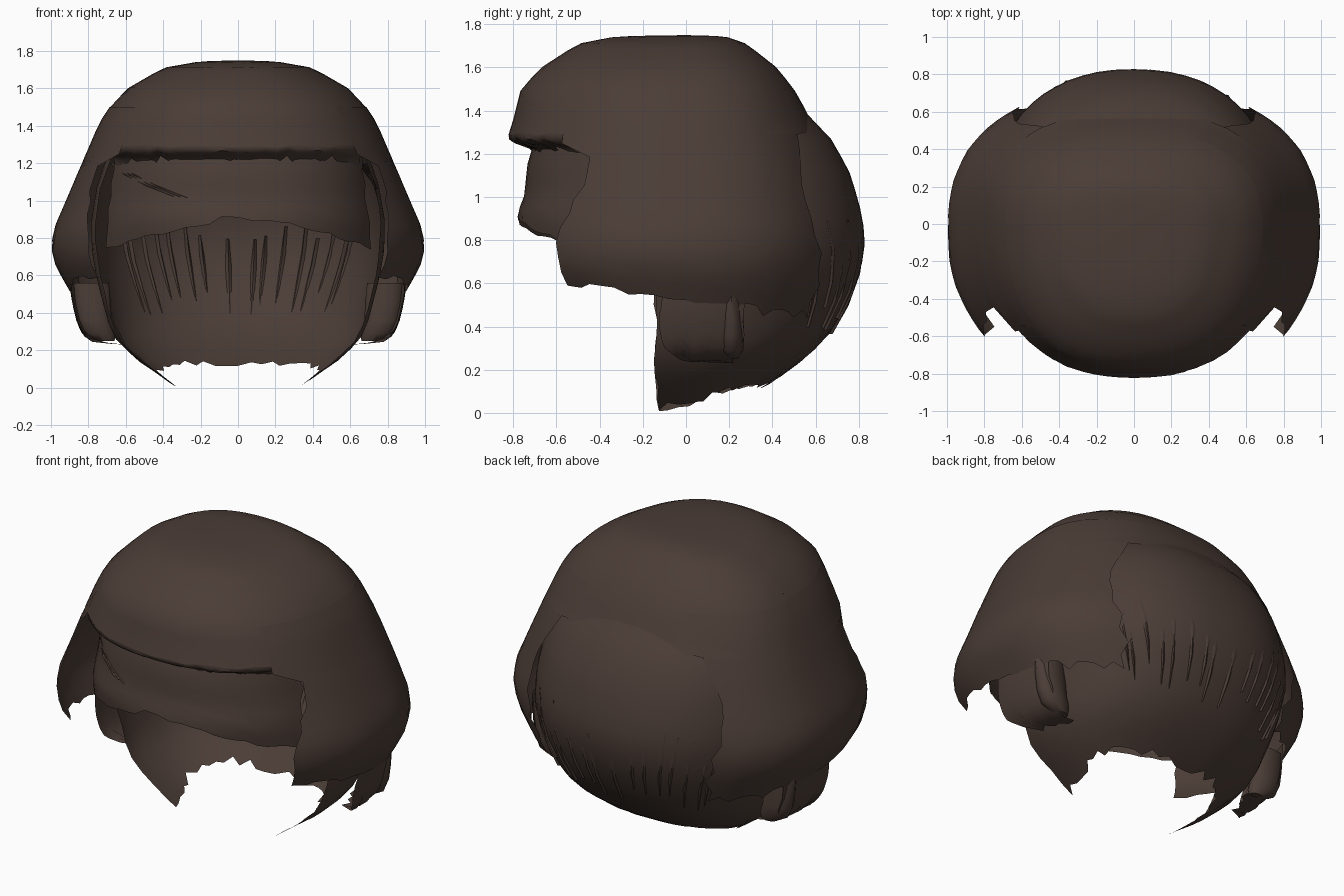
import bpy, bmesh, math, random
from mathutils import Vector

if "Cube" in bpy.data.objects:
    bpy.data.objects.remove(bpy.data.objects["Cube"])

random.seed(4)
brown = bpy.data.materials.new("dark_brown_hair")
brown.diffuse_color = (0.07, 0.046, 0.037, 1)
brown.use_nodes = True
brown.node_tree.nodes["Principled BSDF"].inputs["Base Color"].default_value = brown.diffuse_color


def finish(name, bm, mirror=False):
    me = bpy.data.meshes.new(name)
    bmesh.ops.remove_doubles(bm, verts=bm.verts, dist=0.0005)
    bmesh.ops.recalc_face_normals(bm, faces=bm.faces)
    bm.to_mesh(me)
    bm.free()
    ob = bpy.data.objects.new(name, me)
    bpy.context.collection.objects.link(ob)
    me.materials.append(brown)
    if mirror:
        ob.modifiers.new("Mirror", 'MIRROR')
    bpy.context.view_layer.objects.active = ob
    ob.select_set(True)
    bpy.ops.object.shade_smooth_by_angle(angle=math.radians(50))
    ob.select_set(False)
    return ob


def lerp_table(keys, vals, k):
    for i in range(len(keys) - 1):
        a, b = keys[i], keys[i + 1]
        if min(a, b) <= k <= max(a, b):
            t = (k - a) / (b - a)
            return [p + (q - p) * t for p, q in zip(vals[i], vals[i + 1])]
    return vals[-1] if abs(k - keys[-1]) < abs(k - keys[0]) else vals[0]


def ring_point(row, az):
    # rounded-square ring: z, half width, front depth, back depth
    z, X, F, B = row
    c, s = math.cos(math.radians(az)), math.sin(math.radians(az))
    x = math.copysign(abs(c) ** 0.87, c) * X
    y = math.copysign(abs(s) ** 0.87, s) * (B if s > 0 else F)
    return Vector((x, y, z))


def shell(name, table, a0, a1, hem, nu, nv, jag=0.02, edge=1.5, mirror=False):
    """Hair sheet swept round z between azimuths a0(z), a1(z), down to hem(u)."""
    dist = [0.0]
    for p, q in zip(table, table[1:]):
        dist.append(dist[-1] + math.hypot(p[0] - q[0], p[1] - q[1]))
    zs = [r[0] for r in table]
    bm = bmesh.new()
    grid = []
    for i in range(nu + 1):
        u = i / nu
        end = lerp_table(zs, [[d] for d in dist], hem(u) + random.uniform(-jag, jag))[0]
        col = []
        for j in range(nv + 1):
            row = lerp_table(dist, table, end * j / nv)
            az = a0(row[0]) * (1 - u) + a1(row[0]) * u
            if i in (0, nu):
                az += random.uniform(-edge, edge)
            col.append(bm.verts.new(ring_point(row, az)))
        grid.append(col)
    for i in range(nu):
        for j in range(nv):
            bm.faces.new((grid[i][j], grid[i][j + 1], grid[i + 1][j + 1], grid[i + 1][j]))
    return finish(name, bm, mirror)


def pts(*pairs):
    ks = [p[0] for p in pairs]
    vs = [[p[1]] for p in pairs]
    return lambda k: lerp_table(ks, vs, k)[0]


def const(v):
    return lambda k: v


# crown cap with full front fringe
CAP = [(1.75, 0, 0, 0), (1.745, .2, .32, .18), (1.71, .4, .5, .28), (1.6, .59, .67, .42),
       (1.5, .685, .765, .5), (1.42, .735, .785, .545), (1.36, .76, .8, .575), (1.28, .795, .825, .62),
       (1.2, .83, .83, .66)]
shell("crown_and_fringe", CAP, const(-180), const(180), const(1.29), 60, 13, 0.008, 0)

# fringe underside curling inward
shell("fringe_tuck", [(1.31, .78, .815, .6), (1.27, .787, .825, .6), (1.245, .77, .79, .6),
                      (1.235, .75, .72, .6), (1.2, .74, .69, .6), (1.14, .74, .69, .6)],
      const(-150), const(-30), const(1.21), 28, 5, 0.03)

# side panels
SIDE = [(1.5, .687, .765, .5), (1.42, .74, .785, .545), (1.28, .8, .82, .61), (1.2, .835, .84, .64),
        (1.0, .92, .87, .7), (.85, .985, .9, .735), (.75, 1.0, .9, .745), (.65, .975, .86, .74),
        (.55, .92, .77, .71), (.45, .86, .7, .68), (.38, .8, .66, .65)]
shell("side_panel", SIDE, pts((1.5, -42), (1.25, -40), (1.17, -28), (1.0, -33), (.8, -40), (.6, -39), (.4, -36)),
      pts((1.5, 64), (1.3, 58), (1.2, 53), (1.0, 47), (.9, 52), (.6, 56), (.4, 52)),
      pts((0, .6), (.25, .55), (.45, .5), (.6, .5), (.75, .46), (1, .46)), 22, 14, 0.02, 1.5, True)

# second, lower fringe layer
LOW = [(1.3, .72, .69, .5), (1.15, .73, .735, .5), (1.0, .745, .75, .5), (.93, .76, .78, .5),
       (.87, .765, .78, .5), (.8, .77, .76, .5), (.7, .77, .74, .5)]
shell("lower_fringe", LOW, const(-155), const(-25),
      pts((0, .74), (.2, .8), (.42, .87), (.45, .91), (.6, .89), (.8, .81), (1, .74)), 28, 8, 0.01)

# back bowl running down to the nape
BACK = [(1.46, .52, .4, .49), (1.36, .6, .45, .585), (1.26, .69, .45, .68), (1.1, .75, .45, .765),
        (.9, .785, .45, .82), (.75, .785, .45, .83), (.6, .76, .45, .79), (.5, .735, .45, .745),
        (.35, .695, .45, .655), (.25, .65, .45, .55), (.14, .53, .45, .4), (.08, .44, .42, .28), (.0, .33, .42, .24)]
shell("back_and_nape", BACK, const(-15), const(195),
      pts((0, .025), (.1, .04), (.2, .1), (.35, .13), (.65, .13), (.8, .1), (.9, .04), (1, .025)),
      36, 18, 0.018, 1.5)

# curls under the side panels
CURL = [(.62, .9, .6, .68), (.5, .895, .6, .68), (.42, .88, .6, .68), (.34, .86, .58, .66),
        (.28, .83, .55, .62), (.245, .78, .5, .58), (.23, .64, .48, .55)]
shell("side_curl", CURL, const(-9), const(20), pts((0, .3), (.3, .235), (1, .235)), 8, 8, 0.004, 1, True)

# rolled lock closing the rear of each curl, flattened and running inward
bm = bmesh.new()
rings = []
for z, rx, ry, x in ((.56, .1, .05, .79), (.45, .1, .055, .78), (.36, .095, .06, .77),
                     (.29, .09, .055, .745), (.25, .05, .03, .71)):
    rings.append([bm.verts.new((x + rx * math.cos(k * math.tau / 12), .21 + ry * math.sin(k * math.tau / 12), z))
                  for k in range(12)])
for a, b in zip(rings, rings[1:]):
    for k in range(12):
        bm.faces.new((a[k], a[(k + 1) % 12], b[(k + 1) % 12], b[k]))
bm.faces.new(rings[-1])
finish("rolled_lock", bm, True)


def strands(name, table, specs, width, lift):
    # thin tapering wedges: inside the sheet at the root, outside at the tip
    zs = [r[0] for r in table]
    bm = bmesh.new()
    for az, top, bot in specs:
        rows = []
        for t in (0, .35, .7, 1):
            a = az + (90 - az) * .18 * t
            w = width * math.sin(math.pi * (.15 + .85 * t)) + .05
            p = lerp_table(zs, table, top + (bot - top) * t)
            c = ring_point(p, a)
            out = Vector((c.x, c.y, 0)).normalized() * lift
            rows.append([bm.verts.new(v) for v in (ring_point(p, a - w), c - out * (1 - t),
                                                   ring_point(p, a + w), c + out * t * .6)])
        for r, s in zip(rows, rows[1:]):
            for k in range(4):
                bm.faces.new((r[k], r[(k + 1) % 4], s[(k + 1) % 4], s[k]))
    finish(name, bm)


# loose strands at the back layer and at the temples
strands("back_strands", BACK,
        [(38 + 104 * i / 15 + random.uniform(-2, 2), random.uniform(.78, .9), random.uniform(.36, .5))
         for i in range(16)], 0.9, 0.025)
strands("temple_strands", LOW,
        [(a, 1.2, random.uniform(.98, 1.08)) for a in (-21, -25, -29, -151, -155, -159)], 0.9, 0.02)
